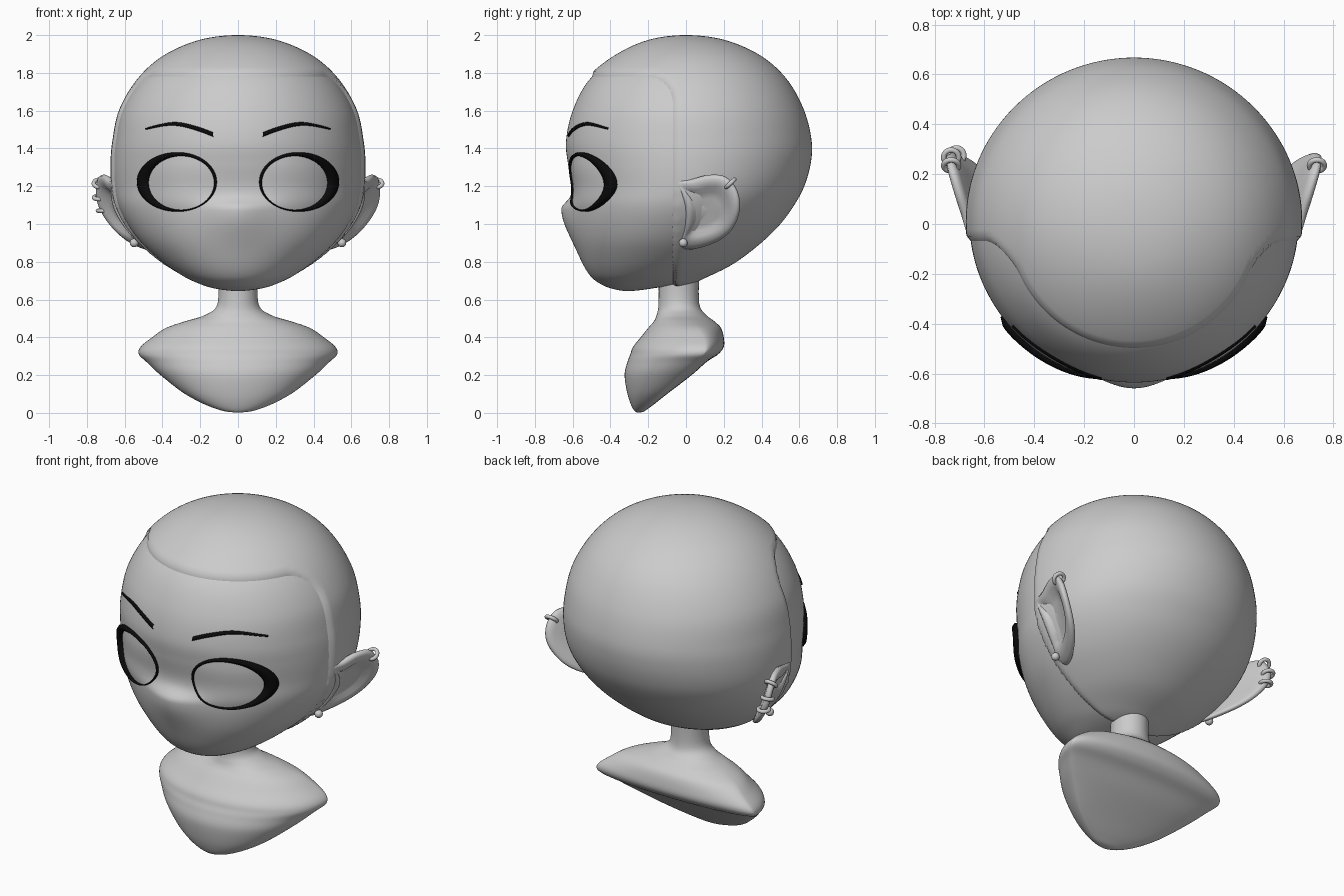
import bpy, bmesh, math
from mathutils import Vector, Matrix

if "Cube" in bpy.data.objects:
    bpy.data.objects.remove(bpy.data.objects["Cube"])

def material(name, col):
    m = bpy.data.materials.new(name)
    m.diffuse_color = (*col, 1)
    m.use_nodes = True
    m.node_tree.nodes["Principled BSDF"].inputs["Base Color"].default_value = m.diffuse_color
    return m
GREY = material("plain grey", (0.6, 0.6, 0.6))
BLACK = material("lash black", (0.003, 0.003, 0.003))

def finish(name, bm, mat):
    me = bpy.data.meshes.new(name)
    bmesh.ops.recalc_face_normals(bm, faces=bm.faces)
    for f in bm.faces:
        f.smooth = True
    bm.to_mesh(me)
    bm.free()
    me.materials.append(mat)
    ob = bpy.data.objects.new(name, me)
    bpy.context.collection.objects.link(ob)
    return ob

def skin(rows, wrap=True):
    """Quads between successive rows of points."""
    bm = bmesh.new()
    vs = [[bm.verts.new(p) for p in r] for r in rows]
    n = len(rows[0])
    for a, b in zip(vs, vs[1:]):
        for i in range(n if wrap else n - 1):
            j = (i + 1) % n
            bm.faces.new((a[i], a[j], b[j], b[i]))
    bmesh.ops.remove_doubles(bm, verts=bm.verts, dist=1e-5)
    return bm

def catmull(p0, p1, p2, p3, t):
    return [0.5 * (2*b + (c - a)*t + (2*a - 5*b + 4*c - d)*t*t + (3*b - a - 3*c + d)*t**3)
            for a, b, c, d in zip(p0, p1, p2, p3)]

def sample(T, u):
    i = min(int(u), len(T) - 2)
    mirror = lambda e, q: (q[0],) + tuple(2*x - y for x, y in zip(e[1:], q[1:]))
    p0 = T[i-1] if i else mirror(T[0], T[1])
    p3 = T[i+2] if i + 2 < len(T) else mirror(T[-1], T[-2])
    return catmull(p0, T[i], T[i+1], p3, u - i)

def bump(x, z):  # nose bridge of the covered lower face
    s = 0.045 if z > 1.08 else 0.16
    return 0.05 * math.exp(-(x/0.17)**2 - ((z - 1.08)/s)**2)

def loft(T, steps, n, nose=False):
    rows = []
    for k in range((len(T) - 1)*steps + 1):
        z, f, b, w, c = sample(T, k/steps)
        row = []
        for i in range(n):
            s, co = math.sin(2*math.pi*i/n), math.cos(2*math.pi*i/n)
            x = w*s
            y = c - (c - f)*co if co > 0 else c - (b - c)*co
            if nose and co > 0:
                y -= bump(x, z)*min(1, co*2)
            row.append((x, y, z))
        rows.append(row)
    return skin(rows)

# Head sections: height, front y, back y, half width (+ centre y)
HEAD = [(.645, -.31, -.31, 0), (.66, -.40, -.17, .13), (.69, -.465, 0, .22), (.73, -.51, .10, .30),
        (.80, -.55, .24, .40), (.90, -.585, .375, .51), (1.0, -.605, .48, .585), (1.1, -.61, .555, .635),
        (1.2, -.605, .61, .655), (1.32, -.625, .645, .66), (1.44, -.635, .65, .65), (1.6, -.60, .61, .615),
        (1.76, -.515, .52, .52), (1.88, -.37, .385, .385), (1.96, -.195, .2, .2), (1.985, 0, 0, 0)]
HEAD = [r + ((r[1] + r[2])/2,) for r in HEAD]
finish("head", loft(HEAD, 7, 144, True), GREY)

# Close-cropped hair: inflated head that dips under the skin along the hairline
def hair_depth(p):
    r = 0.14
    a, b = p.z - 1.78 + r, p.y + 0.07 + r
    return math.hypot(max(a, 0), max(b, 0)) + min(max(a, b), 0) - r
bm = loft(HEAD, 7, 144, True)
bmesh.ops.recalc_face_normals(bm, faces=bm.faces)
bm.normal_update()
depth = {v: hair_depth(v.co) for v in bm.verts}
moves = {v: v.normal * max(-0.02, min(0.015, d)) for v, d in depth.items()}
bare = [f for f in bm.faces if all(depth[v] < -0.02 for v in f.verts)]
for v, m in moves.items():
    v.co += m
bmesh.ops.delete(bm, geom=bare, context='FACES')
finish("hair_cap", bm, GREY)

# Neck and bust with slanted underside
BUST = [(.003, -.26, -.24, .02, -.25), (.03, -.285, -.19, .14, -.215), (.1, -.31, -.10, .28, -.14),
        (.2, -.325, .03, .41, -.04), (.27, -.31, .11, .485, .04), (.31, -.295, .17, .525, .09),
        (.35, -.28, .2, .515, .1), (.4, -.24, .2, .455, .09), (.45, -.2, .185, .38, .06),
        (.485, -.17, .15, .28, .02), (.52, -.155, .105, .17, -.01), (.58, -.145, .07, .108, -.037),
        (.75, -.145, .07, .108, -.037)]
bm = loft(BUST, 6, 96)
bmesh.ops.holes_fill(bm, edges=[e for e in bm.edges if e.is_boundary], sides=0)
finish("neck_and_bust", bm, GREY)

def head_at(z):
    lo, hi = 0, len(HEAD) - 1
    for _ in range(30):
        m = (lo + hi)/2
        lo, hi = (m, hi) if sample(HEAD, m)[0] < z else (lo, m)
    return sample(HEAD, lo)

def on_face(side, x, z, off):
    """Point on the front of the head, lifted by off."""
    _, f, b, w, c = head_at(z)
    k = math.sqrt(max(0, 1 - (x/w)**2))
    y = c - (c - f)*k
    n = Vector((x/w**2, (y - c)/(c - f)**2, 0)).normalized()
    return (side*(x + n.x*off), y - bump(x, z)*min(1, 2*k) + n.y*off, z)

def ear_x(y, z):
    return head_at(z)[3] + 0.3*(y + 0.03)

EAR = [(-.06, 1.23), (.02, 1.235), (.12, 1.26), (.21, 1.25), (.27, 1.18), (.285, 1.08), (.25, .98),
       (.18, .915), (.08, .875), (.0, .865), (-.035, .89), (-.01, .97), (-.005, 1.08), (-.03, 1.17)]
EAR_SECTION = [(0, -.03), (.35, -.03), (.52, -.02), (.66, .005), (.78, .014), (.88, .017), (.96, .012),
               (1, -.003), (.96, -.02), (.85, -.028), (.6, -.045), (0, -.05)]
N = 64
for side, label in ((-1, "left"), (1, "right")):
    angles = [2*math.pi*i/N for i in range(N)]
    # Eyeball patch
    rows = [[on_face(side, .2975 + .176*r*math.cos(a), 1.2175 + .146*r*math.sin(a), .004 + .014*(1 - r*r))
             for a in angles] for r in [j/10 for j in range(11)]]
    finish(label + "_eye", skin(rows), GREY)
    # Dark lash rim, thick on the outer and upper side
    rows = []
    for t, h in ((0, -.01), (0, .5), (.35, 1), (.7, .9), (1, .6), (1, -.01)):
        row = []
        for a in angles:
            x = (1 - t)*(.318 + .206*math.cos(a)) + t*(.2975 + .1725*math.cos(a))
            z = (1 - t)*(1.2225 + .157*math.sin(a)) + t*(1.2175 + .1425*math.sin(a))
            row.append(on_face(side, x, z, h*(.022 + .008*math.cos(a)) if h > 0 else h))
        rows.append(row)
    finish(label + "_lash_rim", skin(rows), BLACK)
    # Eyebrow
    brow = [(.10, 1.465), (.13, 1.473), (.21, 1.503), (.31, 1.528), (.39, 1.526), (.485, 1.504), (.5, 1.50)]
    rows = []
    for k in range(25):
        u = 1 + k/24*3.999
        i = int(u)
        x, z = catmull(*brow[i-1:i+3], u - i)
        h = .013*(1 - .65*(k/24)**2)
        rows.append([on_face(side, x, z + s*h, o) for s, o in ((-1, -.006), (-.8, .006), (0, .009), (.8, .006), (1, -.006))])
    finish(label + "_eyebrow", skin(rows, False), BLACK)
    # Ear
    m = len(EAR)
    edge = [catmull(*[EAR[(i + d) % m] for d in (-1, 0, 1, 2)], q/5) for i in range(m) for q in range(5)]
    rows = []
    for r, dx in EAR_SECTION:
        row = []
        for y, z in edge:
            y, z = .12 + (y - .12)*r, 1.07 + (z - 1.07)*r
            row.append((side*(ear_x(y, z) + dx), y, z))
        rows.append(row)
    finish(label + "_ear", skin(rows), GREY)
    # Lobe stud
    bm = bmesh.new()
    bmesh.ops.create_uvsphere(bm, u_segments=20, v_segments=12, radius=.023,
                              matrix=Matrix.Translation((side*.55, -.015, .9)))
    finish(label + "_stud", bm, GREY)
    # Ear rings round the rim: y, z, lean of the rim
    rings = [(.235, 1.215, .75)] + ([(.268, 1.14, .3), (.275, 1.07, 0)] if side < 0 else [])
    for k, (y, z, lean) in enumerate(rings):
        rot = Matrix.Rotation(lean, 3, 'X')
        o = Vector((side*(ear_x(y, z) - .002), y, z))
        rows = []
        for j in range(29):
            a = 2*math.pi*j/28
            rows.append([o + rot @ Vector(((.03 + .011*math.cos(b))*math.cos(a),
                                           (.03 + .011*math.cos(b))*math.sin(a), .011*math.sin(b)))
                         for b in [2*math.pi*q/12 for q in range(12)]])
        finish(f"{label}_ear_ring_{k + 1}", skin(rows), GREY)
